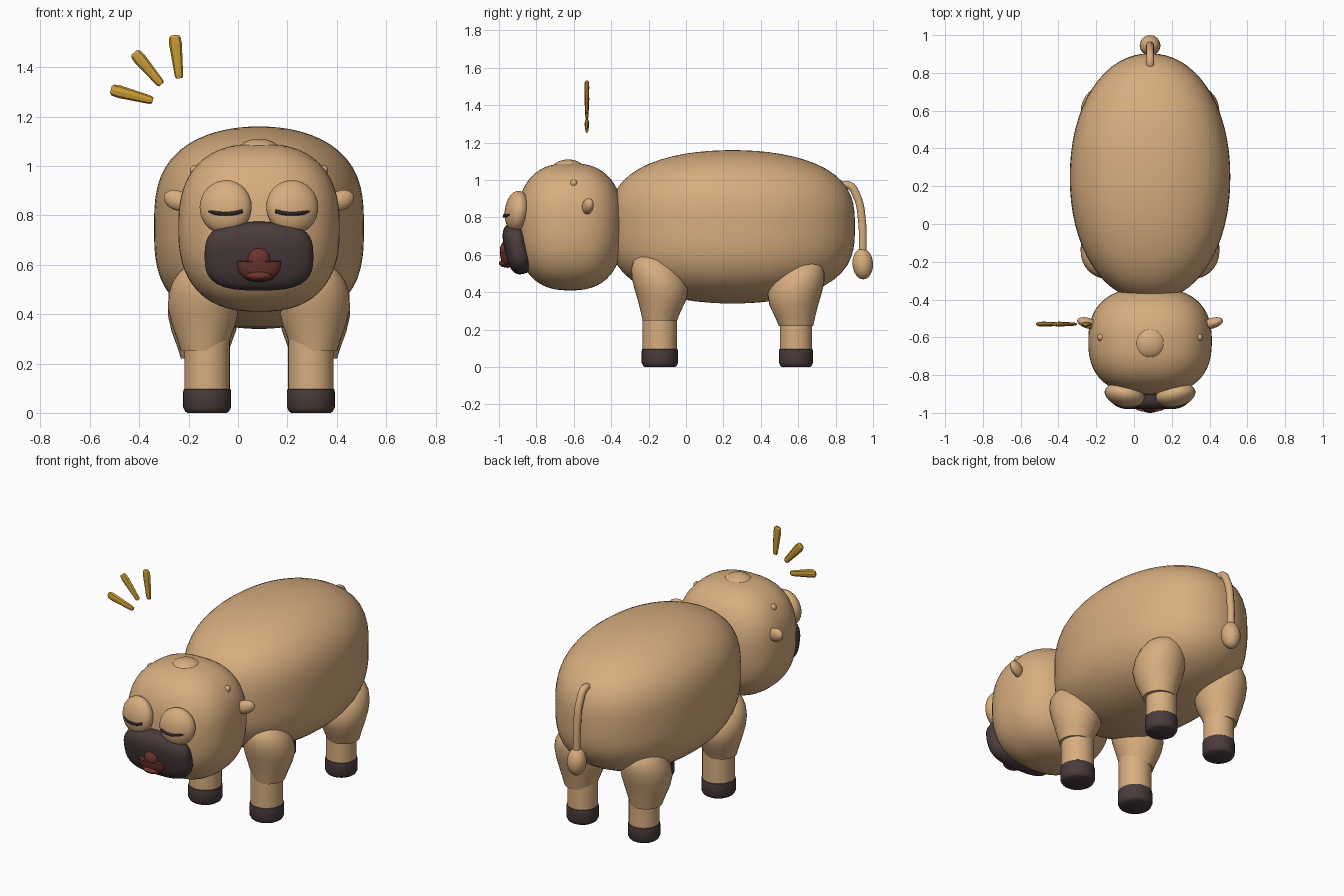
import bpy, bmesh, math
from mathutils import Matrix, Vector, Euler

cube = bpy.data.objects.get("Cube")
if cube:
    bpy.data.objects.remove(cube, do_unlink=True)

CX = 0.085  # middle plane of the animal


def material(name, rgb):
    m = bpy.data.materials.new(name)
    m.use_nodes = True
    m.diffuse_color = (*rgb, 1)
    m.node_tree.nodes["Principled BSDF"].inputs["Base Color"].default_value = (*rgb, 1)
    return m


TAN = material("tan_skin", (0.68, 0.42, 0.21))
DARK = material("dark_brown", (0.068, 0.044, 0.045))
RED = material("mouth_red", (0.15, 0.036, 0.026))
LINE = material("eyelid_black", (0.025, 0.018, 0.02))
GOLD = material("gold", (0.6, 0.34, 0.035))


def finish(bm, name, mat, smooth=True):
    bmesh.ops.recalc_face_normals(bm, faces=bm.faces)
    mesh = bpy.data.meshes.new(name)
    bm.to_mesh(mesh)
    bm.free()
    mesh.materials.append(mat)
    ob = bpy.data.objects.new(name, mesh)
    bpy.context.collection.objects.link(ob)
    if smooth:
        bpy.ops.object.select_all(action="DESELECT")
        ob.select_set(True)
        bpy.context.view_layer.objects.active = ob
        bpy.ops.object.shade_smooth_by_angle(angle=math.radians(40))
    return ob


def blob(name, mat, center, radii, power=(2, 2, 2), rot=(0, 0, 0), flat_top=False, seg=32):
    """Rounded-box ellipsoid; higher powers give squarer sides."""
    bm = bmesh.new()
    bmesh.ops.create_uvsphere(bm, u_segments=seg, v_segments=seg // 2, radius=1)
    for v in bm.verts:
        lo, hi = 0.5, 2.0
        for _ in range(24):
            t = (lo + hi) / 2
            if sum(abs(c * t) ** p for c, p in zip(v.co, power)) > 1:
                hi = t
            else:
                lo = t
        v.co = Vector([c * lo * r for c, r in zip(v.co, radii)])
    if flat_top:
        bmesh.ops.bisect_plane(bm, geom=bm.verts[:] + bm.edges[:] + bm.faces[:],
                               plane_co=(0, 0, 0), plane_no=(0, 0, 1), clear_outer=True)
        bmesh.ops.holes_fill(bm, edges=[e for e in bm.edges if e.is_boundary])
    bm.transform(Matrix.Translation(center) @ Euler(rot).to_matrix().to_4x4())
    return finish(bm, name, mat)


def loft(name, mat, rings, seg=32, smooth=True, matrix=None):
    """Stack of circles given as (x, y, z, radius) with capped ends."""
    bm = bmesh.new()
    loops = []
    for x, y, z, r in rings:
        loops.append([bm.verts.new((x + r * math.cos(a), y + r * math.sin(a), z))
                      for a in (math.tau * i / seg for i in range(seg))])
    for a, b in zip(loops, loops[1:]):
        for i in range(seg):
            j = (i + 1) % seg
            bm.faces.new((a[i], a[j], b[j], b[i]))
    bm.faces.new(loops[0][::-1])
    bm.faces.new(loops[-1])
    if matrix:
        bm.transform(matrix)
    return finish(bm, name, mat, smooth)


def tube(name, mat, points, radius):
    curve = bpy.data.curves.new(name, "CURVE")
    curve.dimensions = "3D"
    curve.bevel_depth = radius
    curve.bevel_resolution = 3
    curve.use_fill_caps = True
    curve.resolution_u = 8
    sp = curve.splines.new("BEZIER")
    sp.bezier_points.add(len(points) - 1)
    for bp, p in zip(sp.bezier_points, points):
        bp.co = p
        bp.handle_left_type = bp.handle_right_type = "AUTO"
    curve.materials.append(mat)
    ob = bpy.data.objects.new(name, curve)
    bpy.context.collection.objects.link(ob)


# Body and head
blob("body", TAN, (CX, 0.248, 0.75), (0.425, 0.655, 0.41), (2.1, 2.1, 3), seg=64)
blob("head", TAN, (CX, -0.62, 0.75), (0.327, 0.285, 0.34), (2.5, 2.5, 2.5), seg=64)
blob("crown_bump", TAN, (CX, -0.63, 1.06), (0.085, 0.085, 0.05))

# Muzzle, nose and mouth
blob("muzzle", DARK, (CX, -0.9, 0.635), (0.22, 0.07, 0.14), (3, 2.6, 3), (0.22, 0, 0), seg=48)
blob("nose", RED, (CX, -0.967, 0.625), (0.045, 0.028, 0.045))
blob("mouth", RED, (CX, -0.96, 0.615), (0.09, 0.036, 0.085), (2.3, 2, 2.3), (0.1, 0, 0), True)
blob("tongue", RED, (CX, -0.965, 0.555), (0.055, 0.035, 0.022))

for side, label in ((1, "left"), (-1, "right")):
    # Closed eye with its drooping lash line
    ex = CX + side * 0.135
    blob("eye_" + label, TAN, (ex, -0.905, 0.833), (0.107, 0.062, 0.11),
         rot=(-0.12, 0, side * 0.2))
    tube("eyelid_" + label, LINE,
         [(ex + side * dx, y, z) for dx, y, z in
          ((-0.068, -0.965, 0.817), (-0.03, -0.972, 0.808),
           (0.03, -0.962, 0.808), (0.068, -0.936, 0.817))], 0.008)

    # Ear and buried horn nub
    blob("ear_" + label, TAN, (CX + side * 0.33, -0.525, 0.86), (0.06, 0.028, 0.04),
         rot=(0, -side * 0.35, side * 0.3), seg=24)
    blob("horn_nub_" + label, TAN, (CX + side * 0.26, -0.6, 0.983), (0.02, 0.02, 0.02), seg=16)

    # Legs: thigh leans away from the middle of the body towards its top
    lx = CX + side * 0.21
    for end, y, r, drop, d in (("front", -0.14, 0.092, 0, -1), ("hind", 0.588, 0.086, 0.03, 1)):
        tag = end + "_" + label
        profile = ((0.25, 0.092, 0), (0.3, 0.108, -0.005), (0.36, 0.13, -0.012),
                   (0.42, 0.144, -0.008), (0.48, 0.143, 0.008), (0.53, 0.127, 0.025),
                   (0.57, 0.1, 0.04), (0.595, 0.065, 0.048), (0.606, 0.02, 0.05))
        loft("thigh_" + tag, TAN,
             [(lx + side * 0.014, y + d * shift, z - drop, rad) for z, rad, shift in profile])
        loft("shin_" + tag, TAN, [(lx, y, z, r) for z in (0.08, 0.33)])
        loft("hoof_" + tag, DARK,
             [(lx, y, z, r + k) for z, k in ((0, -0.012), (0.006, -0.003), (0.022, 0.005),
                                             (0.085, 0.005), (0.095, 0.003), (0.1, -0.004))])

# Tail with a rounded tip
tube("tail", TAN, [(CX, 0.82, 0.965), (CX, 0.87, 0.973), (CX, 0.915, 0.91),
                   (CX, 0.941, 0.78), (CX, 0.945, 0.6)], 0.022)
blob("tail_tip", TAN, (CX, 0.945, 0.552), (0.055, 0.055, 0.083), rot=(0.06, 0, 0), seg=24)

# Three tapered alert marks above the head
marks = (((-0.345, 1.265), (-0.515, 1.31)),
         ((-0.31, 1.33), (-0.42, 1.46)),
         ((-0.238, 1.355), (-0.257, 1.53)))
for n, (a, b) in enumerate(marks):
    start = Vector((a[0], -0.53, a[1]))
    axis = Vector((b[0], -0.53, b[1])) - start
    length = axis.length
    turn = math.atan2(axis.x, axis.z)
    place = (Matrix.Translation(start) @ Matrix.Rotation(turn, 4, "Y")
             @ Matrix.Diagonal((1, 0.5, length, 1)))
    loft("alert_mark_%d" % (n + 1), GOLD,
         [(0, 0, t, r) for t, r in ((0, 0.012), (0.06, 0.017), (0.8, 0.026),
                                    (0.95, 0.023), (1, 0.014))],
         seg=8, smooth=False, matrix=place)
